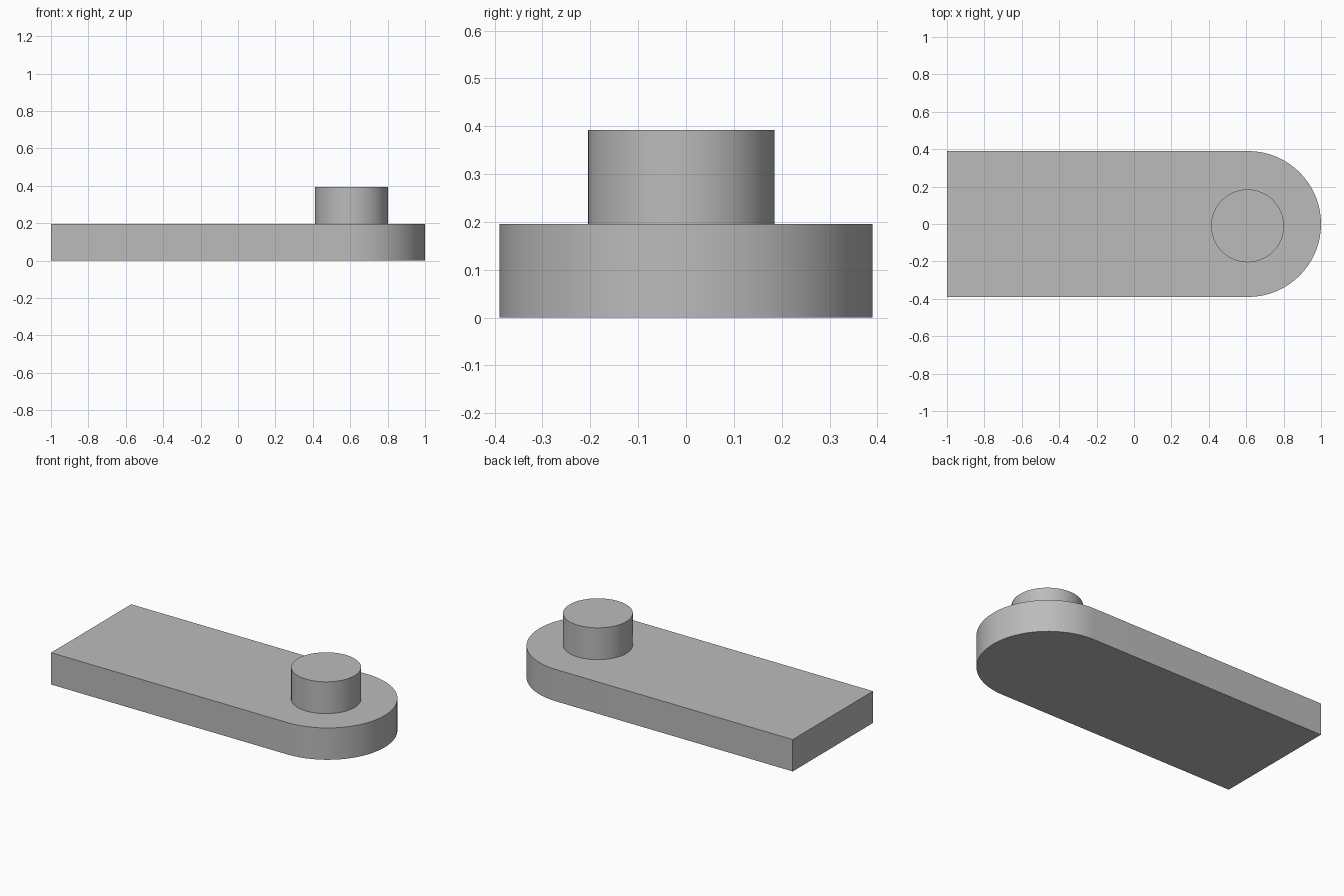
import bpy
import bmesh
from math import cos, sin, pi, radians

default_cube = bpy.data.objects.get("Cube")
if default_cube:
    bpy.data.objects.remove(default_cube, do_unlink=True)

# Single grey finish
GREY = (0.5, 0.5, 0.5, 1.0)
grey = bpy.data.materials.new("plain_grey")
grey.use_nodes = True
grey.diffuse_color = GREY
grey.node_tree.nodes["Principled BSDF"].inputs["Base Color"].default_value = GREY

THICKNESS = 0.196
HALF_WIDTH = 0.39
ARC_X = 1.0 - HALF_WIDTH
PEG_RADIUS = 0.195


def arc(cx, cy, radius, start, end, steps):
    """Points along a circular arc, both ends included."""
    angles = [start + (end - start) * i / steps for i in range(steps + 1)]
    return [(cx + radius * cos(a), cy + radius * sin(a)) for a in angles]


def extruded(name, outline, bottom, height):
    """Solid prism from a counter-clockwise outline."""
    bm = bmesh.new()
    base = bm.faces.new([bm.verts.new((x, y, bottom)) for x, y in outline])
    top = bmesh.ops.extrude_face_region(bm, geom=[base], use_keep_orig=True)
    moved = [v for v in top["geom"] if isinstance(v, bmesh.types.BMVert)]
    bmesh.ops.translate(bm, verts=moved, vec=(0, 0, height))
    bmesh.ops.recalc_face_normals(bm, faces=bm.faces)
    mesh = bpy.data.meshes.new(name)
    bm.to_mesh(mesh)
    bm.free()
    mesh.materials.append(grey)
    obj = bpy.data.objects.new(name, mesh)
    bpy.context.collection.objects.link(obj)
    bpy.ops.object.select_all(action="DESELECT")
    obj.select_set(True)
    bpy.context.view_layer.objects.active = obj
    bpy.ops.object.shade_smooth_by_angle(angle=radians(30))
    return obj


# Flat plate, square at one end and rounded at the other
plate_outline = [(-1, HALF_WIDTH), (-1, -HALF_WIDTH)]
plate_outline += arc(ARC_X, 0, HALF_WIDTH, -pi / 2, pi / 2, 32)
extruded("plate", plate_outline, 0, THICKNESS)

# Round peg standing on the rounded end
peg_outline = arc(0.607, -0.01, PEG_RADIUS, 0, 2 * pi, 48)[:-1]
extruded("peg", peg_outline, THICKNESS, THICKNESS)
